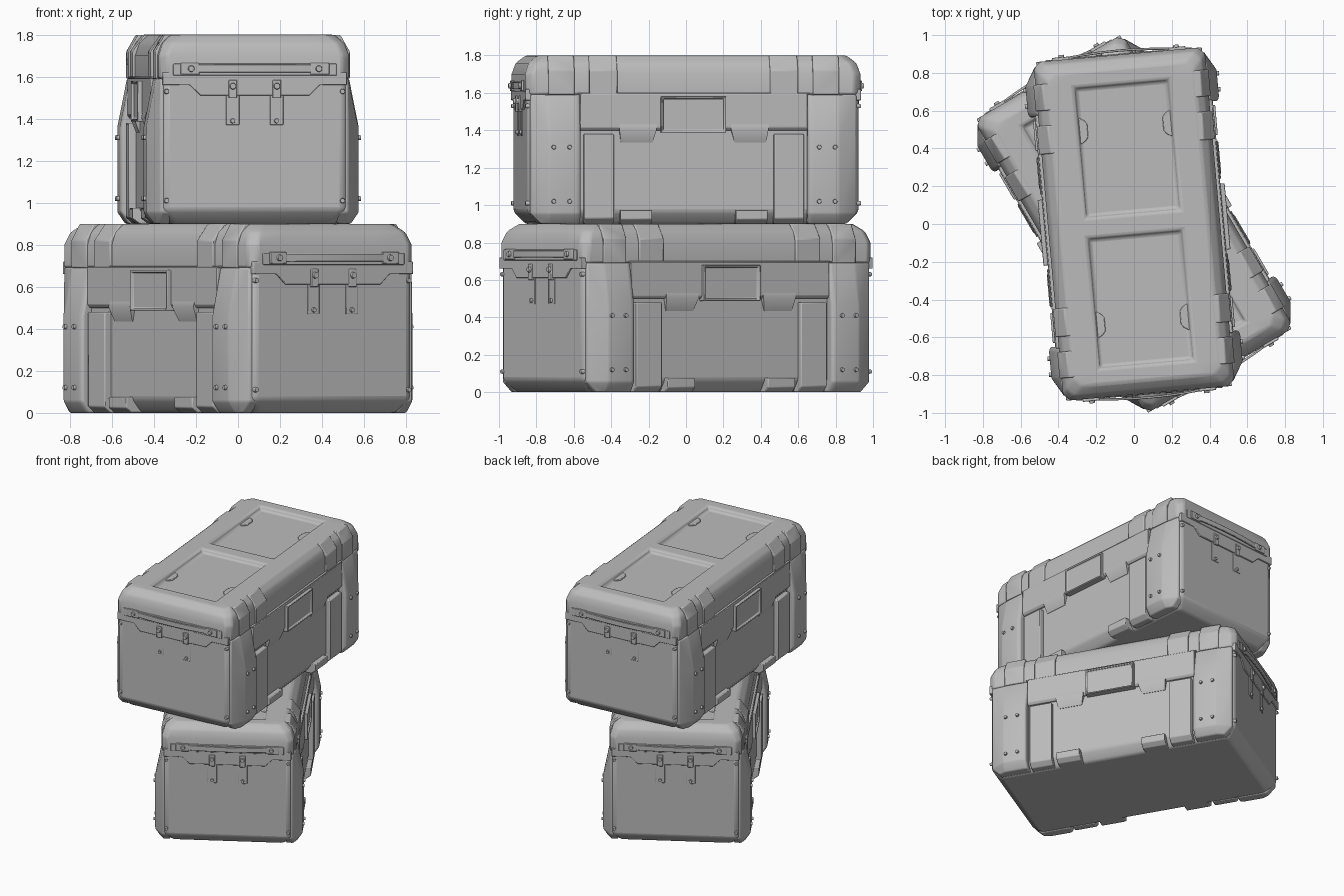
import bpy, bmesh, math
from mathutils import Matrix, Vector

if "Cube" in bpy.data.objects:
    bpy.data.objects.remove(bpy.data.objects["Cube"])

grey = bpy.data.materials.new("plain grey")
grey.use_nodes = True
COLOUR = (0.5, 0.5, 0.5, 1)
grey.diffuse_color = COLOUR
grey.node_tree.nodes["Principled BSDF"].inputs["Base Color"].default_value = COLOUR


def finish(bm, name, mirror="", bevel=0.0, segments=2):
    """Turn a bmesh into an object of the crate being built."""
    bmesh.ops.recalc_face_normals(bm, faces=bm.faces)
    mesh = bpy.data.meshes.new(name)
    bm.to_mesh(mesh)
    bm.free()
    mesh.materials.append(grey)
    ob = bpy.data.objects.new(f"{crate}_{name}", mesh)
    bpy.context.collection.objects.link(ob)
    ob.location.z = base
    ob.rotation_euler.z = turn
    if bevel:
        mod = ob.modifiers.new("soft edges", "BEVEL")
        mod.width, mod.segments = bevel, segments
        mod.limit_method, mod.angle_limit = "ANGLE", math.radians(20)
    if mirror:
        mod = ob.modifiers.new("mirror", "MIRROR")
        mod.use_axis = ["X" in mirror, "Y" in mirror, False]
        mod.use_mirror_merge = False
    bpy.ops.object.select_all(action="DESELECT")
    ob.select_set(True)
    bpy.context.view_layer.objects.active = ob
    bpy.ops.object.shade_smooth_by_angle(angle=math.radians(35))


def loft(rings):
    """Skin a stack of closed rings and cap both ends."""
    bm = bmesh.new()
    loops = [[bm.verts.new(p) for p in ring] for ring in rings]
    n = len(loops[0])
    for low, high in zip(loops, loops[1:]):
        for i in range(n):
            j = (i + 1) % n
            bm.faces.new((low[i], low[j], high[j], high[i]))
    bm.faces.new(loops[0])
    bm.faces.new(loops[-1])
    return bm


def prism(axis, profile, a, b):
    """Extrude a profile along x (y,z points), y (x,z points) or z (x,y points)."""
    place = {"x": lambda p, t: (t, *p),
             "y": lambda p, t: (p[0], t, p[1]),
             "z": lambda p, t: (*p, t)}[axis]
    return loft([[place(p, t) for p in profile] for t in (a, b)])


def rect(u0, u1, v0, v1):
    return [(u0, v0), (u1, v0), (u1, v1), (u0, v1)]


def ring(z, hx, hy, c):
    """Rectangle with cut corners at height z."""
    quarter = [(hx, hy - c), (hx - c, hy)]
    pts = quarter + [(-x, y) for x, y in quarter[::-1]]
    pts += [(-x, -y) for x, y in pts]
    return [(x, y, z) for x, y in pts]


def bolts(name, axis, spots, face, radius=0.014):
    """Round bolt heads standing on a side (x) or end (y) face."""
    bm = bmesh.new()
    for u, z in spots:
        if axis == "x":
            m = Matrix.Translation((face, u, z)) @ Matrix.Rotation(math.pi / 2, 4, "Y")
        else:
            m = Matrix.Translation((u, face, z)) @ Matrix.Rotation(-math.pi / 2, 4, "X")
        bmesh.ops.create_cone(bm, cap_ends=True, segments=12, radius1=radius,
                              radius2=radius * 0.75, depth=0.024, matrix=m)
    finish(bm, name, "XY")


def build_crate():
    # Tub and lid
    finish(loft([ring(0, 0.4, 0.83, 0.03), ring(0.065, 0.45, 0.89, 0.03),
                 ring(0.7, 0.45, 0.89, 0.03)]), "tub", bevel=0.015)
    bm = loft([ring(0.69, 0.455, 0.9, 0.035), ring(0.8, 0.455, 0.9, 0.035),
               ring(0.86, 0.435, 0.88, 0.04), ring(0.9, 0.39, 0.83, 0.04)])
    for axis, cuts in ((0, (0.255,)), (1, (0.05, 0.75))):
        for cut in cuts:
            for s in (-1, 1):
                n = Vector((0, 0, 0))
                n[axis] = s
                bmesh.ops.bisect_plane(bm, geom=bm.verts[:] + bm.edges[:] + bm.faces[:],
                                       plane_co=n * cut, plane_no=n)
    bmesh.ops.recalc_face_normals(bm, faces=bm.faces)
    sunk = []
    for f in bm.faces:
        c = f.calc_center_median()
        if c.z > 0.89 and abs(c.x) < 0.25 and 0.05 < abs(c.y) < 0.75:
            sunk.append(f)
    bmesh.ops.inset_individual(bm, faces=sunk, thickness=0.022, depth=-0.03)
    finish(bm, "lid", bevel=0.012)

    # Finger tabs in the lid panels
    finish(prism("z", [(0.25, 0.44), (0.25, 0.59), (0.215, 0.57), (0.2, 0.55),
                       (0.2, 0.48), (0.215, 0.46)], 0.86, 0.878), "lid_tab", "XY", 0.004)

    # Corner posts that wrap each corner, tapering up to the lid
    def post(z, x, y):
        return [(0.4, 0.61, z), (x - 0.01, 0.61, z), (x, 0.63, z), (x, 0.775, z),
                (0.449, y, z), (0.4, y, z)]
    finish(loft([post(0, 0.47, 0.82), post(0.055, 0.508, 0.875), post(0.46, 0.508, 0.875),
                 post(0.69, 0.462, 0.875)]), "corner_post", "XY", 0.008)
    bolts("post_bolts", "x", [(y, z) for y in (0.67, 0.755) for z in (0.12, 0.41)], 0.508)

    # Raised ribs over the lid shoulder
    def lid_rib(name, y0, y1, top, reach):
        profile = [(0.36, 0.69), (reach, 0.69), (reach, 0.82), (top, 0.899), (0.36, 0.899)]
        finish(prism("y", profile, y0, y1), name, "XY", 0.006)
    lid_rib("lid_post_rib", 0.64, 0.78, 0.42, 0.465)
    lid_rib("lid_inner_rib", 0.41, 0.56, 0.41, 0.467)

    # Side wall slabs, upper wall band and its sloped corbels, feet
    finish(prism("y", [(0.4, 0), (0.45, 0), (0.484, 0.03), (0.484, 0.48), (0.4, 0.48)],
                 0.43, 0.59), "side_slab", "XY", 0.006)
    finish(prism("y", [(0.4, 0.5), (0.462, 0.5), (0.474, 0.515), (0.474, 0.695), (0.4, 0.695)],
                 -0.61, 0.61), "side_upper_band", "X", 0.004)
    finish(loft([[(0.42, 0.22, 0.435), (0.453, 0.22, 0.435), (0.453, 0.39, 0.435),
                  (0.42, 0.39, 0.435)],
                 [(0.42, 0.2, 0.505), (0.48, 0.2, 0.505), (0.48, 0.4, 0.505), (0.42, 0.4, 0.505)],
                 [(0.42, 0.2, 0.53), (0.474, 0.2, 0.53), (0.474, 0.4, 0.53), (0.42, 0.4, 0.53)]]),
           "side_corbel", "XY")
    finish(prism("y", [(0.36, 0), (0.45, 0), (0.484, 0.025), (0.484, 0.075), (0.36, 0.075)],
                 0.225, 0.395), "side_foot", "XY", 0.005)
    # Seam lip round the long sides
    finish(prism("x", rect(-0.62, 0.62, 0.69, 0.7), 0.42, 0.47), "side_seam", "X", 0.003)

    # Side label frame with a sunk middle
    bm = prism("x", rect(-0.178, 0.172, 0.487, 0.68), 0.43, 0.497)
    bmesh.ops.recalc_face_normals(bm, faces=bm.faces)
    outer = [f for f in bm.faces if f.normal.x > 0.9]
    bmesh.ops.inset_individual(bm, faces=outer, thickness=0.014, depth=0)
    bmesh.ops.inset_individual(bm, faces=outer, thickness=0.006, depth=-0.014)
    finish(bm, "label_frame", "X", 0.004)

    # End apron: the lid edge dips between the corners
    half = [(0.44, 0.72), (0.44, 0.66), (0.31, 0.66), (0.26, 0.61)]
    finish(prism("y", half + [(-x, z) for x, z in half[::-1]], 0.85, 0.9), "end_apron", "Y", 0.004)
    bolts("end_bolts", "y", [(0.42, 0.11), (0.42, 0.63)], 0.888)

    # End latches
    finish(prism("y", rect(0.073, 0.137, 0.47, 0.67), 0.87, 0.894), "end_latch", "XY", 0.003)
    finish(prism("y", rect(0.085, 0.125, 0.6, 0.685), 0.88, 0.907), "latch_hook", "XY", 0.004)
    bolts("lower_latch_bolts", "y", [(0.105, 0.49)], 0.893)
    bolts("upper_latch_bolts", "y", [(0.105, 0.655)], 0.907, 0.018)

    # Carry handle
    finish(prism("y", rect(-0.39, 0.39, 0.705, 0.762), 0.88, 0.905), "handle_plate", "Y", 0.004)
    finish(prism("y", rect(0.265, 0.355, 0.71, 0.765), 0.88, 0.914), "handle_mount", "XY", 0.004)
    bolts("handle_bolts", "y", [(0.305, 0.738)], 0.914, 0.018)
    arc = [(x / 10, 0.928 - 0.2 * (x / 10) ** 2) for x in range(-3, 4)]
    strap = arc + [(x, y - 0.012) for x, y in arc[::-1]]
    finish(prism("z", strap, 0.72, 0.757), "handle_strap", "Y", 0.003)


for crate, base, turn in (("lower_crate", 0, math.radians(30.3)),
                          ("upper_crate", 0.9, math.radians(5.1))):
    build_crate()
